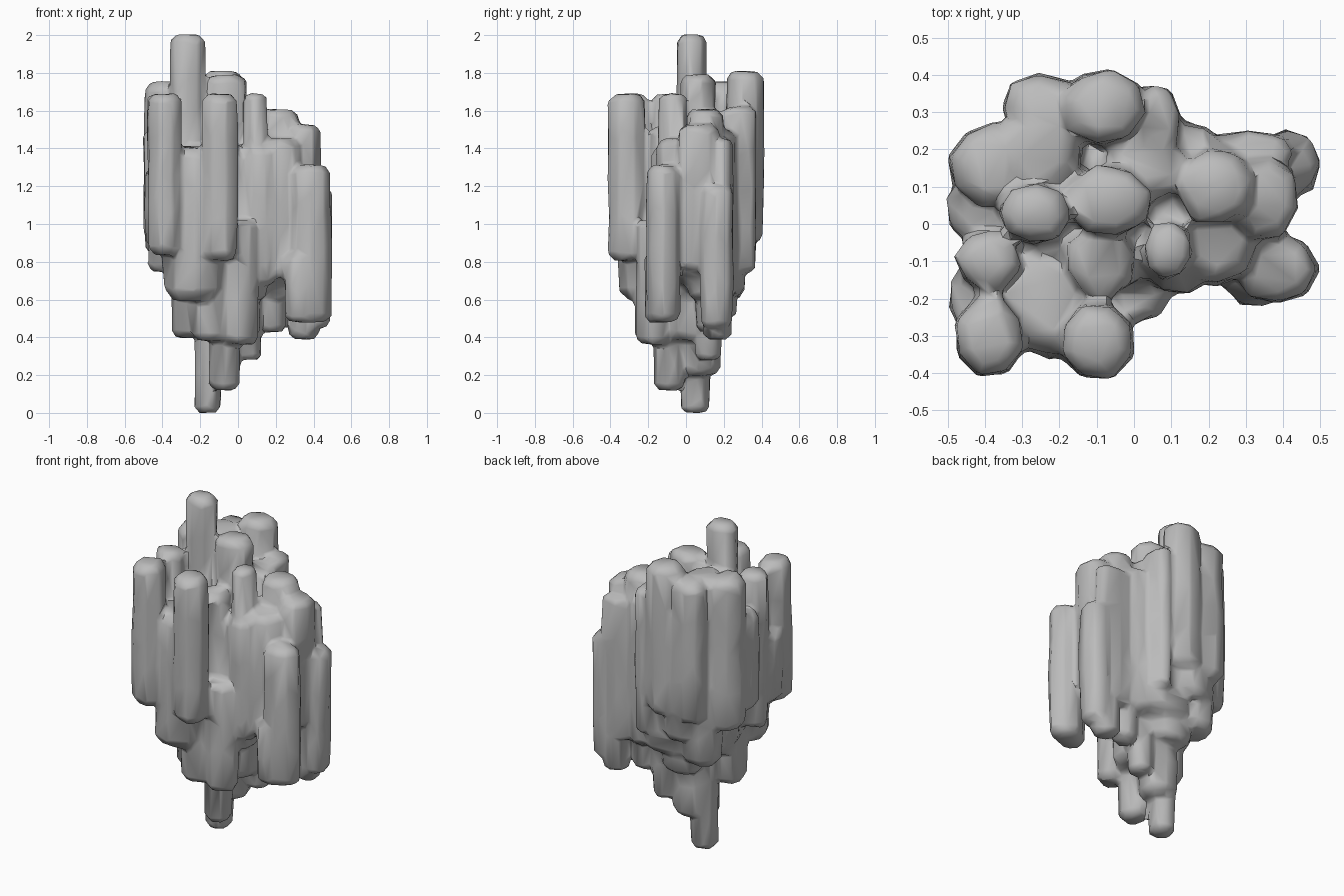
import bpy, bmesh, math, random

cube = bpy.data.objects.get("Cube")
if cube:
    bpy.data.objects.remove(cube, do_unlink=True)

random.seed(4)

stone = bpy.data.materials.new("grey stone")
stone.use_nodes = True
GREY = (0.5, 0.5, 0.5, 1)
stone.diffuse_color = GREY
stone.node_tree.nodes["Principled BSDF"].inputs["Base Color"].default_value = GREY


def column(bm, x, y, rx, ry, low, high, sides=8):
    """Rough upright stone column with worn, rounded ends."""
    wear = min(rx, ry) * 0.4
    tall = high - low - 2 * wear
    # Height and width of each ring, from the worn foot to the worn crown
    steps = max(1, round(tall / 0.2))
    levels = [(low, 0.7), (low + wear, 1)]
    levels += [(low + wear + tall * i / steps, 1.03) for i in range(1, steps)]
    levels += [(high - wear, 1.02), (high, 0.68)]
    spin = random.uniform(0, math.tau)
    shape = [random.uniform(0.98, 1.12) for _ in range(sides)]
    rings = []
    for z, width in levels:
        ring = []
        for i in range(sides):
            a = spin + math.tau * i / sides
            w = width * shape[i] * random.uniform(0.93, 1.07)
            dz = random.uniform(-0.2, 0.2) * wear
            ring.append(bm.verts.new((x + rx * w * math.cos(a), y + ry * w * math.sin(a), z + dz)))
        rings.append(ring)
    for a, b in zip(rings, rings[1:]):
        for i in range(sides):
            j = (i + 1) % sides
            bm.faces.new((a[i], a[j], b[j], b[i]))
    bm.faces.new(rings[0][::-1])
    bm.faces.new(rings[-1])


# Each column: centre x, y, half widths, foot and crown heights
crown = {
    "spire": (-0.27, 0.03, 0.088, 0.078, 0.6, 2.0),
    "middle": (-0.07, 0.06, 0.11, 0.09, 0.5, 1.79),
    "back": (-0.25, 0.2, 0.115, 0.11, 0.6, 1.75),
    "step": (0.03, 0.16, 0.11, 0.09, 0.6, 1.6),
    "slim": (0.09, -0.07, 0.062, 0.075, 0.6, 1.69),
    "front": (-0.09, -0.1, 0.09, 0.09, 0.5, 1.52),
}
back = {
    "tall": (-0.08, 0.315, 0.105, 0.095, 0.9, 1.81),
    "right": (-0.25, 0.315, 0.1, 0.085, 0.9, 1.74),
    "corner": (-0.39, 0.16, 0.1, 0.1, 0.83, 1.75),
    "foot": (-0.17, 0.27, 0.12, 0.1, 0.75, 1.35),
    "left": (0.06, 0.28, 0.06, 0.09, 0.74, 1.62),
    "shelf": (0.15, 0.18, 0.09, 0.08, 0.6, 1.5),
}
front = {
    "right": (-0.385, -0.3, 0.088, 0.1, 0.84, 1.69),
    "middle": (-0.1, -0.31, 0.096, 0.097, 0.81, 1.69),
    "side": (-0.39, -0.1, 0.08, 0.08, 0.75, 1.69),
    "recess": (-0.24, -0.21, 0.15, 0.14, 0.6, 1.41),
    "wall": (-0.41, 0.04, 0.085, 0.09, 0.92, 1.5),
    "shoulder": (-0.41, -0.2, 0.08, 0.09, 0.88, 1.3),
    "low": (0.01, -0.17, 0.09, 0.09, 0.36, 1.02),
    "ledge": (0.12, -0.11, 0.09, 0.07, 0.68, 1.4),
}
left_wing = {
    "inner": (0.22, 0.1, 0.1, 0.1, 0.6, 1.61),
    "front": (0.22, -0.05, 0.11, 0.1, 0.72, 1.45),
    "middle": (0.34, 0.07, 0.095, 0.11, 0.75, 1.53),
    "back": (0.3, 0.19, 0.13, 0.06, 0.6, 1.45),
    "tip": (0.41, 0.16, 0.08, 0.085, 0.45, 1.2),
    "tip_foot": (0.35, 0.17, 0.08, 0.075, 0.39, 0.8),
    "corner": (0.385, -0.12, 0.098, 0.09, 0.48, 1.31),
    "corner_foot": (0.33, -0.15, 0.08, 0.07, 0.48, 0.85),
}
underside = {
    "core": (-0.08, 0.03, 0.28, 0.2, 0.62, 1.42),
    "core_left": (0.16, 0.05, 0.2, 0.14, 0.68, 1.43),
    "core_back": (-0.02, 0.2, 0.2, 0.11, 0.62, 1.4),
    "root": (-0.16, 0.05, 0.07, 0.08, 0, 0.8),
    "root_front": (-0.07, -0.09, 0.08, 0.08, 0.12, 0.7),
    "root_middle": (-0.1, 0.08, 0.11, 0.1, 0.2, 0.8),
    "root_left": (0.06, 0.12, 0.07, 0.07, 0.28, 0.9),
    "root_right": (-0.27, -0.05, 0.08, 0.1, 0.4, 0.9),
    "root_back": (-0.1, 0.19, 0.12, 0.08, 0.5, 1),
    "root_wing": (0.18, 0.13, 0.07, 0.08, 0.43, 0.9),
    "root_shelf": (-0.14, -0.18, 0.1, 0.09, 0.38, 0.9),
    "root_waist": (-0.02, 0.0, 0.14, 0.12, 0.38, 0.9),
}

# Gather all columns in one mesh
bm = bmesh.new()
for group in (crown, back, front, left_wing, underside):
    for size in group.values():
        column(bm, *size)
mesh = bpy.data.meshes.new("column_rock")
bm.to_mesh(mesh)
bm.free()
rock = bpy.data.objects.new("column_rock", mesh)
bpy.context.collection.objects.link(rock)
bpy.ops.object.select_all(action="DESELECT")
rock.select_set(True)
bpy.context.view_layer.objects.active = rock

# Fuse the columns, wear down the seams, then chip to coarse facets
fuse = rock.modifiers.new("fuse", "REMESH")
fuse.mode = "VOXEL"
fuse.voxel_size = 0.015
worn = rock.modifiers.new("worn", "SMOOTH")
worn.iterations = 4
chip = rock.modifiers.new("chip", "DECIMATE")
chip.ratio = 0.05
for name in ("fuse", "worn", "chip"):
    bpy.ops.object.modifier_apply(modifier=name)
rock.data.materials.clear()
rock.data.materials.append(stone)
bpy.ops.object.shade_smooth_by_angle(angle=math.radians(50))
